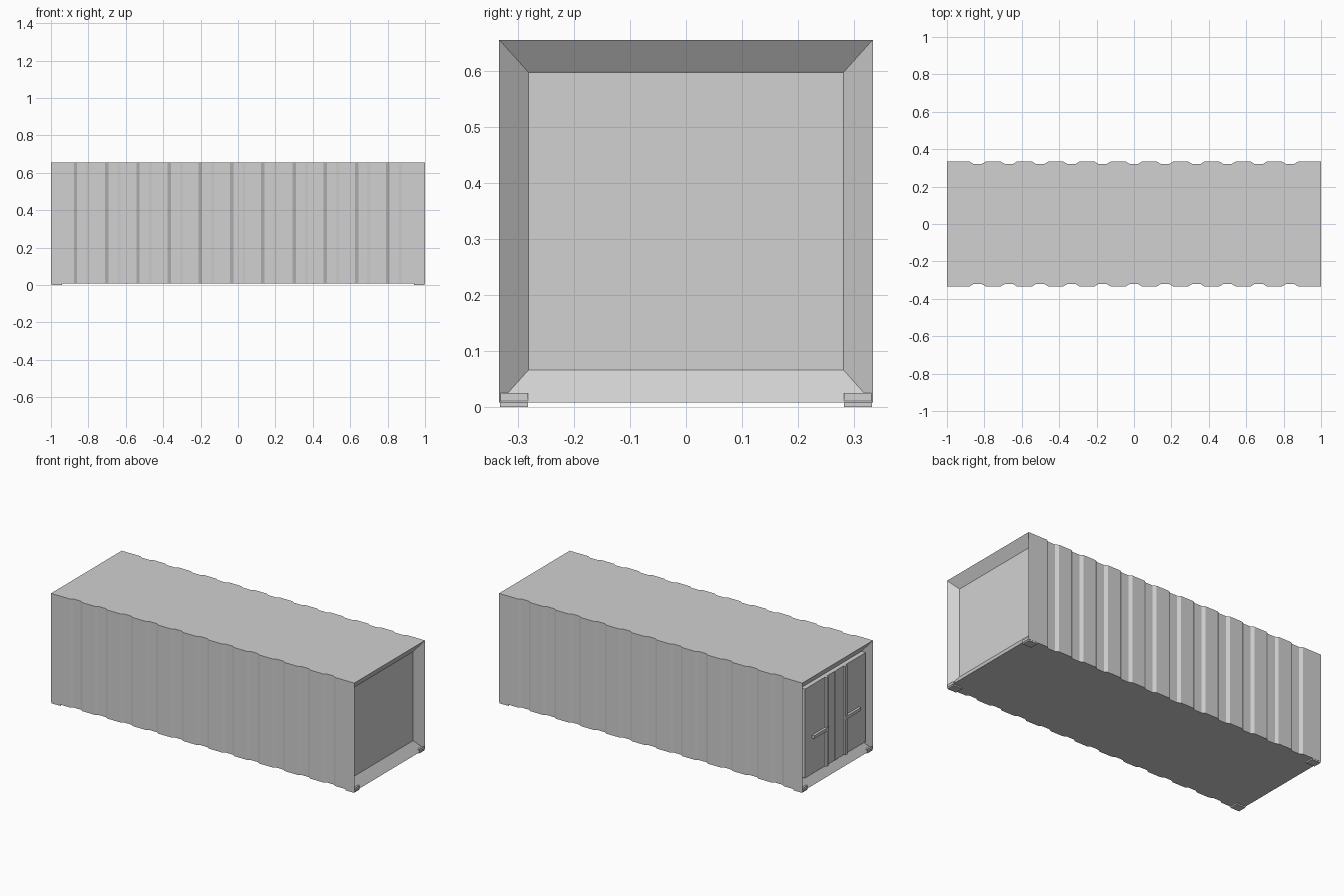
import bpy, bmesh

cube = bpy.data.objects.get("Cube")
if cube:
    bpy.data.objects.remove(cube, do_unlink=True)

grey = bpy.data.materials.new("light_grey")
grey.use_nodes = True
colour = (0.64, 0.64, 0.64, 1)
grey.diffuse_color = colour
grey.node_tree.nodes["Principled BSDF"].inputs["Base Color"].default_value = colour

HALF_W, BOTTOM, TOP = 0.333, 0.008, 0.655
INNER_Y, INNER_LOW, INNER_HIGH = 0.281, 0.066, 0.597
RECESS = 0.042


def finish(name, bm):
    bmesh.ops.recalc_face_normals(bm, faces=bm.faces)
    mesh = bpy.data.meshes.new(name)
    bm.to_mesh(mesh)
    bm.free()
    mesh.materials.append(grey)
    obj = bpy.data.objects.new(name, mesh)
    bpy.context.collection.objects.link(obj)
    return obj


def box(name, xs, ys, zs):
    bm = bmesh.new()
    bmesh.ops.create_cube(bm, size=1)
    for v in bm.verts:
        v.co = [(a + b) / 2 + c * (b - a) for c, (a, b) in zip(v.co, (xs, ys, zs))]
    return finish(name, bm)


# Corrugated side line: shallow trapezoid grooves at an even pitch
side = [(-1, HALF_W)]
for i in range(11):
    centre = -0.836 + i * 0.167
    for dx, depth in ((-0.042, 0), (-0.024, 0.011), (0.024, 0.011), (0.042, 0)):
        side.append((centre + dx, HALF_W - depth))
side.append((1, HALF_W))

# Container shell, extruded from its plan outline
bm = bmesh.new()
outline = [(x, -y) for x, y in side] + side[::-1]
floor = bm.faces.new([bm.verts.new((x, y, BOTTOM)) for x, y in outline])
grown = bmesh.ops.extrude_face_region(bm, geom=[floor], use_keep_orig=True)["geom"]
for v in grown:
    if isinstance(v, bmesh.types.BMVert):
        v.co.z = TOP
bmesh.ops.recalc_face_normals(bm, faces=bm.faces)

# Both ends sink inward behind a bevelled frame
ends = [f for f in bm.faces if abs(f.normal.x) > 0.99]
bmesh.ops.inset_individual(bm, faces=ends, thickness=0.05, depth=0)
for face in ends:
    for v in face.verts:
        v.co.x = (1 - RECESS) * (1 if v.co.x > 0 else -1)
        v.co.y = INNER_Y if v.co.y > 0 else -INNER_Y
        v.co.z = INNER_HIGH if v.co.z > 0.3 else INNER_LOW
finish("container_shell", bm)

# Corner castings
for sx, end in ((1, "right"), (-1, "left")):
    for sy, face in ((1, "back"), (-1, "front")):
        box(f"corner_casting_{end}_{face}",
            sorted((sx * 0.94, sx * 0.998)), sorted((sy * 0.282, sy * 0.332)), (0, 0.025))

# Doors with lock bars and handles
for s, word in ((1, "back"), (-1, "front")):
    box(f"door_{word}", (-0.985, -0.95), sorted((s * 0.003, s * 0.285)), (INNER_LOW, INNER_HIGH))
    box(f"lock_bar_{word}", (-0.997, -0.98), sorted((s * 0.08, s * 0.098)), (INNER_LOW, INNER_HIGH))
    box(f"door_handle_{word}", (-1, -0.98), sorted((s * 0.08, s * 0.22)), (0.28, 0.298))
box("door_seam", (-0.988, -0.955), (-0.006, 0.006), (INNER_LOW, INNER_HIGH))
